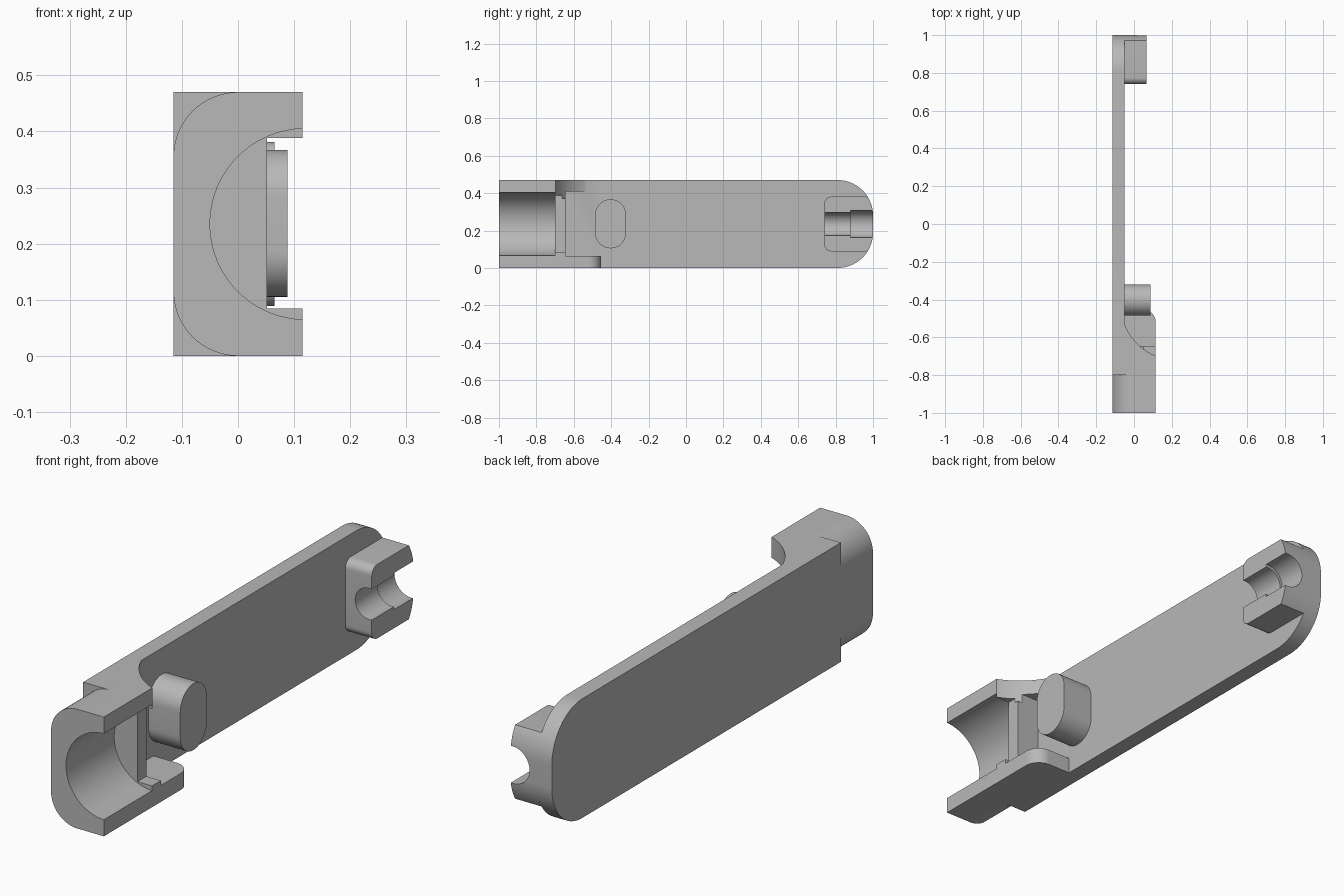
import bpy, bmesh
from math import cos, sin, radians

cube = bpy.data.objects.get("Cube")
if cube:
    bpy.data.objects.remove(cube, do_unlink=True)

grey = bpy.data.materials.new("plain_grey")
grey.use_nodes = True
COLOUR = (0.48, 0.48, 0.48, 1)
grey.diffuse_color = COLOUR
grey.node_tree.nodes["Principled BSDF"].inputs["Base Color"].default_value = COLOUR

MID = 0.235          # half height
TOP = 2 * MID
BACK = -0.115        # outer face of the plate
FLOOR = -0.05        # inner face of the plate
OPEN = 0.115         # open side of the holder


def arc(cx, cy, r, a, b, n=16):
    """Points on a circle from angle a to b in degrees."""
    steps = [radians(a + (b - a) * i / n) for i in range(n + 1)]
    return [(cx + r * cos(t), cy + r * sin(t)) for t in steps]


def rect(a0, a1, b0, b1):
    return [(a0, b0), (a1, b0), (a1, b1), (a0, b1)]


def prism(name, pts, axis, lo, hi):
    """Extrude a 2D outline along an axis."""
    place = {"x": lambda p, d: (d, p[0], p[1]),
             "y": lambda p, d: (p[0], d, p[1]),
             "z": lambda p, d: (p[0], p[1], d)}[axis]
    bm = bmesh.new()
    ends = [[bm.verts.new(place(p, d)) for p in pts] for d in (lo, hi)]
    bm.faces.new(ends[0])
    bm.faces.new(ends[1])
    for i in range(len(pts)):
        j = (i + 1) % len(pts)
        bm.faces.new((ends[0][i], ends[0][j], ends[1][j], ends[1][i]))
    bmesh.ops.recalc_face_normals(bm, faces=bm.faces)
    mesh = bpy.data.meshes.new(name)
    bm.to_mesh(mesh)
    bm.free()
    mesh.materials.append(grey)
    obj = bpy.data.objects.new(name, mesh)
    bpy.context.collection.objects.link(obj)
    return obj


def cut(obj, *cutters):
    """Subtract the cutters one by one, then remove them."""
    for c in cutters:
        c.hide_render = True
        bpy.ops.object.select_all(action="DESELECT")
        bpy.context.view_layer.objects.active = obj
        obj.select_set(True)
        mod = obj.modifiers.new("cut", "BOOLEAN")
        mod.operation = "DIFFERENCE"
        mod.solver = "EXACT"
        mod.object = c
        bpy.ops.object.modifier_apply(modifier=mod.name)
        bpy.data.objects.remove(c, do_unlink=True)


# Holder body: block with one rounded corner at the end of the lower jaw
outline = [(BACK, -1), (OPEN, -1)] + arc(0.05, -0.52, 0.065, 0, 90) + [(BACK, -0.455)]
body = prism("holder_body", outline, "z", 0, TOP)

# Bore, slot behind it and the pocket between the jaws
bore = prism("bore_cutter", arc(0.12, MID, 0.17, 0, 354, 59), "y", -1.1, -0.7)
slot = prism("slot_cutter", rect(0.052, 0.3, 0.084, 0.388), "y", -0.75, -0.6)
pocket = prism("pocket_cutter", rect(FLOOR, 0.3, 0.065, 0.408), "y", -0.645, 0)

# Concave end of the upper jaw
sweep = arc(0.23, -0.42, 0.301, 201.5, 270, 24) + [(0.4, -0.72), (0.4, -0.2), (FLOOR, -0.2)]
jaw = prism("jaw_cutter", sweep, "z", 0.37, 0.6)

# Rounded outer corners at the front, mirrored top to bottom
corner = arc(0, 0.355, 0.115, 180, 90) + [(0, 0.6), (-0.2, 0.6), (-0.2, 0.355)]
upper = prism("upper_corner_cutter", corner, "y", -1.1, -0.8)
lower = prism("lower_corner_cutter", [(x, TOP - z) for x, z in corner], "y", -1.1, -0.8)
cut(body, bore, slot, pocket, jaw, upper, lower)

# Long plate with a rounded far end
R = 0.19
tail = arc(1 - R, R, R, -90, 0, 20) + arc(1 - R, TOP - R, R, 0, 90, 20)
plate = prism("back_plate", [(-0.455, 0)] + tail + [(-0.455, TOP)], "x", BACK, FLOOR)

# End clip following the plate's rounded end, with a stepped open channel
clip_outline = (arc(1 - R, R, R, -32, 0) + arc(1 - R, TOP - R, R, 0, 32)
                + arc(0.775, 0.346, 0.035, 90, 180, 8)
                + arc(0.775, 0.124, 0.035, 180, 270, 8))
clip = prism("end_clip", clip_outline, "x", FLOOR, 0.065)
cut(clip,
    prism("narrow_cutter", arc(0.055, MID, 0.062, 0, 352.5, 47), "y", 0.7, 0.95),
    prism("wide_cutter", arc(0.055, MID, 0.073, 0, 352.5, 47), "y", 0.88, 1.1))

# Oblong pin standing on the plate
H = 0.0825
stadium = arc(-0.403, 0.367 - H, H, 0, 180, 24) + arc(-0.403, 0.105 + H, H, 180, 360, 24)
pin = prism("oblong_pin", stadium, "x", FLOOR - 0.01, 0.088)

for obj in (body, plate, clip, pin):
    bpy.ops.object.select_all(action="DESELECT")
    bpy.context.view_layer.objects.active = obj
    obj.select_set(True)
    bpy.ops.object.shade_smooth_by_angle(angle=radians(25))
